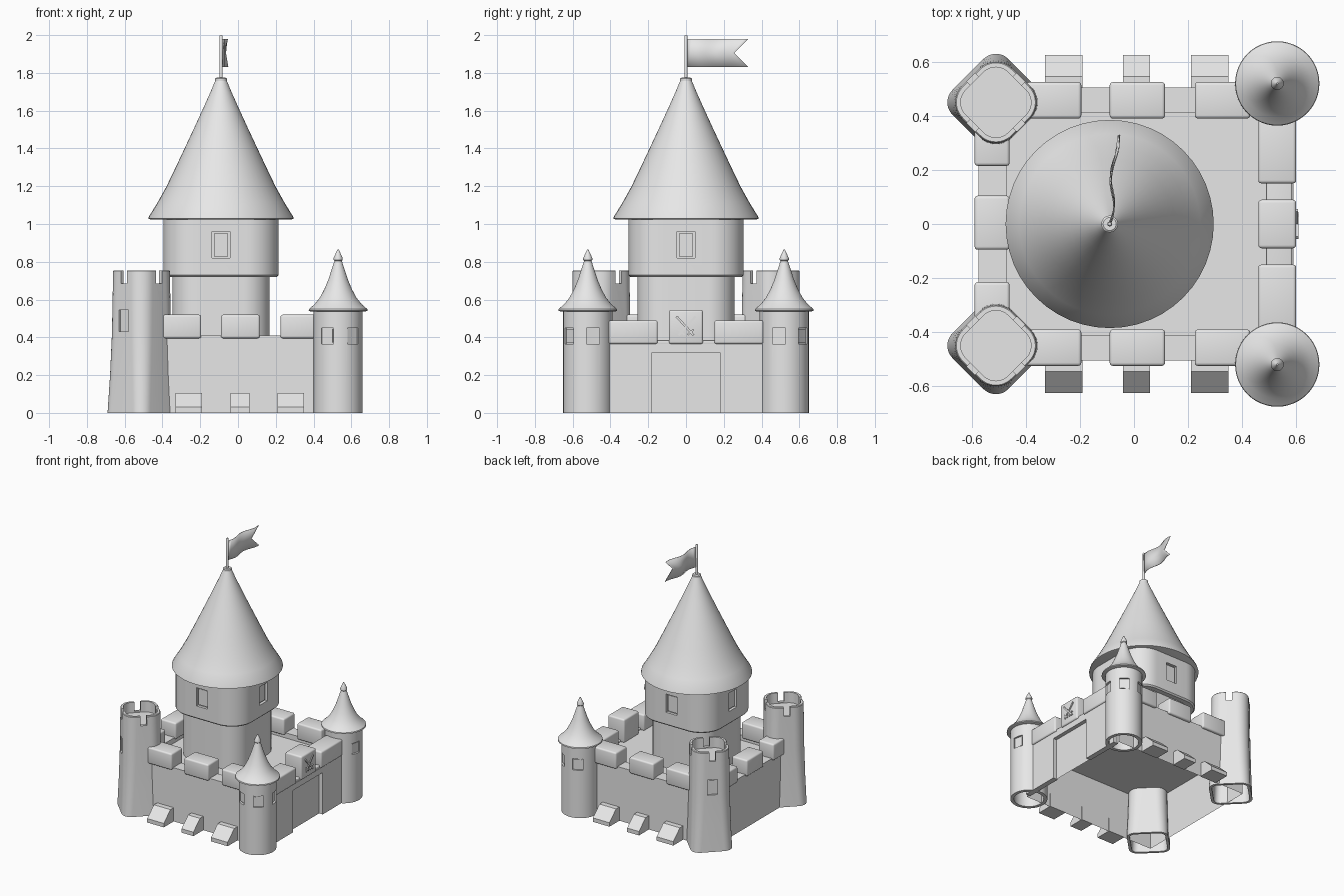
import bpy, bmesh
from math import sin, cos, pi, radians

if "Cube" in bpy.data.objects:
    bpy.data.objects.remove(bpy.data.objects["Cube"])

stone = bpy.data.materials.new("stone_grey")
stone.use_nodes = True
stone.diffuse_color = (0.8, 0.8, 0.8, 1)
stone.node_tree.nodes["Principled BSDF"].inputs["Base Color"].default_value = (0.8, 0.8, 0.8, 1)


def finish(name, bm, loc=(0, 0, 0), turn=0):
    bmesh.ops.recalc_face_normals(bm, faces=bm.faces[:])
    mesh = bpy.data.meshes.new(name)
    bm.to_mesh(mesh)
    bm.free()
    mesh.materials.append(stone)
    smooth(mesh)
    obj = bpy.data.objects.new(name, mesh)
    obj.location, obj.rotation_euler.z = loc, radians(turn)
    bpy.context.scene.collection.objects.link(obj)
    return obj


def smooth(mesh):
    mesh.shade_smooth()
    mesh.set_sharp_from_angle(angle=radians(32))


def box(name, x, y, z, bevel=0, open_bottom=False, loc=(0, 0, 0), turn=0):
    """Box from (min, max) ranges."""
    bm = bmesh.new()
    bmesh.ops.create_cube(bm, size=1)
    for v in bm.verts:
        v.co = [r[0] + (c + 0.5) * (r[1] - r[0]) for r, c in zip((x, y, z), v.co)]
    if bevel:
        bmesh.ops.bevel(bm, geom=bm.edges[:], offset=bevel, segments=3,
                        profile=0.5, affect='EDGES')
    if open_bottom:
        low = min(bm.faces, key=lambda f: f.calc_center_median().z)
        bmesh.ops.delete(bm, geom=[low], context='FACES_ONLY')
    return finish(name, bm, loc, turn)


def loft(name, rings, loc=(0, 0, 0), turn=0, steps=12):
    """Capped stack of rounded squares, each (half width, corner radius, height)."""
    bm = bmesh.new()
    loops = []
    for a, r, z in rings:
        loop = []
        for q in range(4):
            mid = pi / 4 + q * pi / 2
            cx, cy = (a - r) * 2 ** 0.5 * cos(mid), (a - r) * 2 ** 0.5 * sin(mid)
            for i in range(steps + 1):
                t = q * pi / 2 + i * pi / 2 / steps
                loop.append(bm.verts.new((cx + r * cos(t), cy + r * sin(t), z)))
        loops.append(loop)
    n = len(loops[0])
    for lo, hi in zip(loops, loops[1:]):
        for i in range(n):
            bm.faces.new((lo[i], lo[(i + 1) % n], hi[(i + 1) % n], hi[i]))
    bm.faces.new(loops[0])
    bm.faces.new(loops[-1])
    bmesh.ops.remove_doubles(bm, verts=bm.verts[:], dist=1e-5)
    return finish(name, bm, loc, turn)


def turned(name, profile, loc=(0, 0, 0)):
    return loft(name, [(r, r, z) for r, z in profile], loc)


def carve(obj, cutters):
    for c in cutters:
        c.hide_render = True
        mod = obj.modifiers.new("cut", 'BOOLEAN')
        mod.operation, mod.object, mod.solver = 'DIFFERENCE', c, 'EXACT'
    graph = bpy.context.evaluated_depsgraph_get()
    mesh = bpy.data.meshes.new_from_object(obj.evaluated_get(graph))
    obj.modifiers.clear()
    obj.data = mesh
    smooth(mesh)
    for c in cutters:
        bpy.data.objects.remove(c)


# Courtyard shell, open underneath
box("courtyard_walls", (-0.575, 0.56), (-0.505, 0.505), (0, 0.37), open_bottom=True)
for s, side in ((-1, "front"), (1, "back")):
    box(side + "_parapet", (-0.575, 0.5), sorted((s * 0.505, s * 0.41)), (0.37, 0.41), open_bottom=True)
box("left_parapet", (-0.575, -0.47), (-0.41, 0.41), (0.37, 0.41), open_bottom=True)

# Gate wall with a recessed centre
for s, side in ((-1, "front"), (1, "back")):
    box(side + "_gate_pier", (0.55, 0.59), sorted((s * 0.18, s * 0.48)), (0, 0.365))
box("gate_lintel", (0.55, 0.59), (-0.18, 0.18), (0.32, 0.365))
box("gate_parapet", (0.49, 0.585), (-0.42, 0.42), (0.36, 0.385), 0.006)

# Merlons
for s, side in ((-1, "front"), (1, "back")):
    for x in ((-0.4, -0.195), (-0.09, 0.115), (0.225, 0.43)):
        box(side + "_merlon", x, sorted((s * 0.39, s * 0.525)), (0.395, 0.52), 0.012)
    box(side + "_left_merlon", (-0.59, -0.46), sorted((s * 0.215, s * 0.42)), (0.395, 0.52), 0.012)
    box(side + "_gate_merlon", (0.46, 0.6), sorted((s * 0.15, s * 0.41)), (0.365, 0.49), 0.012)
box("left_middle_merlon", (-0.59, -0.46), (-0.095, 0.105), (0.395, 0.52), 0.012)
box("crest_merlon", (0.46, 0.6), (-0.09, 0.09), (0.365, 0.545), 0.012)

# Crossed blades on the crest
for s in (-1, 1):
    for part, y, z in (("blade", (-0.006, 0.006), (-0.06, 0.075)),
                       ("guard", (-0.022, 0.022), (-0.042, -0.032))):
        o = box("crest_" + part, (-0.004, 0.004), y, z, loc=(0.603 + s * 0.001, 0, 0.455))
        o.rotation_euler.x = s * radians(42)

# Sloped footings along the front and back walls
for s, side in ((-1, "front"), (1, "back")):
    for x0, x1 in ((-0.33, -0.19), (-0.04, 0.06), (0.21, 0.35)):
        bm = bmesh.new()
        profile = ((0.5, 0), (0.625, 0), (0.625, 0.03), (0.545, 0.105), (0.5, 0.105))
        face = bm.faces.new([bm.verts.new((x0, s * y, z)) for y, z in profile])
        ext = bmesh.ops.extrude_face_region(bm, geom=[face])
        for v in ext["geom"]:
            if isinstance(v, bmesh.types.BMVert):
                v.co.x = x1
        finish(side + "_footing", bm)

# Keep
KX = -0.09
loft("keep_base", [(0.258, 0.14, 0.365), (0.258, 0.14, 0.73)], (KX, 0, 0))
keep = loft("keep_upper", [(0.295, 0.16, 0.72), (0.305, 0.17, 0.73), (0.305, 0.17, 1.035)], (KX, 0, 0))
carve(keep, [box("cutter", (0.285, 0.4), (-0.047, 0.047), (0.82, 0.96), loc=(KX, 0, 0), turn=90 * k)
             for k in range(4)])
for k in range(4):
    box("keep_window_pane", (0.28, 0.293), (-0.038, 0.038), (0.829, 0.951), loc=(KX, 0, 0), turn=90 * k)
turned("keep_roof", [(0.375, 1.025), (0.385, 1.028), (0.383, 1.037), (0.335, 1.115), (0.288, 1.2),
                     (0.24, 1.3), (0.193, 1.4), (0.146, 1.5), (0.1, 1.6), (0.055, 1.7), (0.03, 1.76)], (KX, 0, 0))
turned("roof_cap", [(0.031, 1.755), (0.031, 1.77), (0.024, 1.775)], (KX, 0, 0))
turned("flag_pole", [(0.009, 1.76), (0.009, 1.995), (0.006, 2.0)], (KX, 0, 0))

# Swallow-tailed flag
bm = bmesh.new()
cols = 16
rows = []
for z, end in ((1.83, 0.33), (1.905, 0.255), (1.98, 0.33)):
    row = []
    for i in range(cols + 1):
        y = 0.008 + (end - 0.008) * i / cols
        row.append(bm.verts.new((KX + 0.08 * y + 0.012 * sin(y * 26 + (z - 1.9) * 4), y, z)))
    rows.append(row)
for lo, hi in zip(rows, rows[1:]):
    for i in range(cols):
        bm.faces.new((lo[i], lo[i + 1], hi[i + 1], hi[i]))
flag = finish("flag", bm)
mod = flag.modifiers.new("thickness", 'SOLIDIFY')
mod.thickness, mod.offset = 0.004, 0

# Tapered corner towers on the model's right, rounded squares set diagonally
for s, side in ((-1, "front"), (1, "back")):
    loc = (-0.511, s * 0.45, 0)
    tower = loft(side + "_square_tower", [
        (0.11, 0.06, 0.6), (0.126, 0.045, 0), (0.146, 0.065, 0), (0.139, 0.073, 0.2),
        (0.134, 0.08, 0.42), (0.131, 0.085, 0.75), (0.127, 0.081, 0.755),
        (0.111, 0.065, 0.755), (0.111, 0.065, 0.675)], loc, 45)
    cuts = [box("cutter", (-0.3, 0.3), (-0.022, 0.022), (0.685, 0.85), loc=loc, turn=t) for t in (45, 135)]
    cuts.append(box("cutter", (0.121, 0.3), (-0.036, 0.036), (0.43, 0.545), loc=loc, turn=s * 135))
    carve(tower, cuts)
    box(side + "_square_tower_pane", (0.115, 0.126), (-0.029, 0.029), (0.437, 0.538), loc=loc, turn=s * 135)

# Round corner towers with flared roofs
for s, side in ((-1, "front"), (1, "back")):
    loc = (0.53, s * 0.52, 0)
    tower = turned(side + "_round_tower", [(0.105, 0.3), (0.105, 0), (0.13, 0), (0.13, 0.55)], loc)
    angles = [s * a for a in (-13, 52, 117)]
    carve(tower, [box("cutter", (0.115, 0.2), (-0.036, 0.036), (0.365, 0.45), loc=loc, turn=a) for a in angles])
    for a in angles:
        box(side + "_round_tower_pane", (0.108, 0.12), (-0.029, 0.029), (0.372, 0.443), loc=loc, turn=a)
    turned(side + "_tower_roof", [
        (0.148, 0.538), (0.156, 0.541), (0.154, 0.55), (0.125, 0.575), (0.097, 0.61), (0.073, 0.655),
        (0.052, 0.705), (0.034, 0.76), (0.018, 0.81)], loc)
    turned(side + "_roof_finial", [
        (0.016, 0.8), (0.024, 0.81), (0.024, 0.82), (0.014, 0.842), (0.003, 0.866)], loc)
